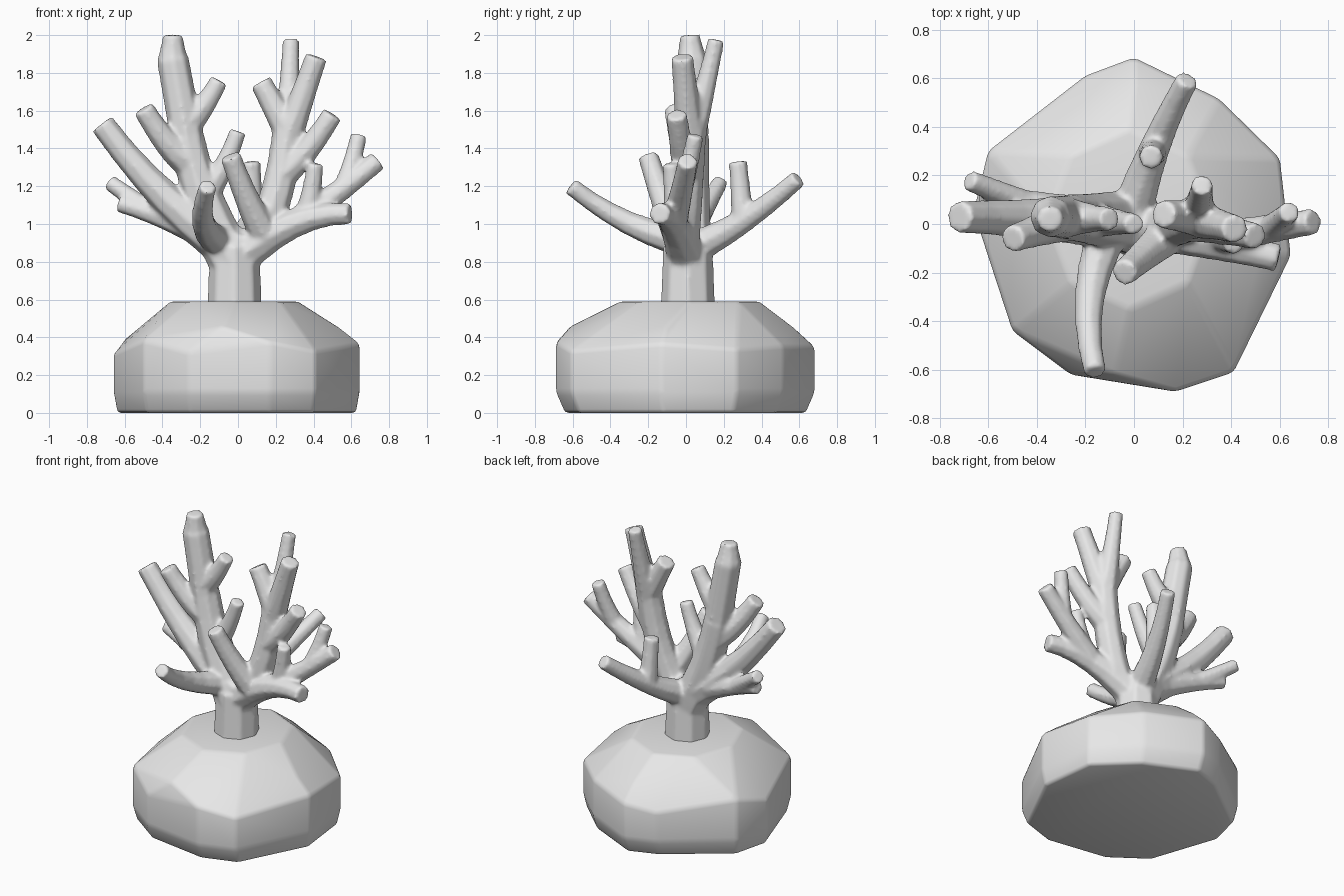
import bpy, bmesh, math
from mathutils import Vector

if "Cube" in bpy.data.objects:
    bpy.data.objects.remove(bpy.data.objects["Cube"])

stone = bpy.data.materials.new("pale grey")
stone.diffuse_color = (0.8, 0.8, 0.8, 1)
stone.use_nodes = True
stone.node_tree.nodes["Principled BSDF"].inputs["Base Color"].default_value = stone.diffuse_color


def finish(bm, name, angle, mods):
    """Turn a bmesh into an object, apply its modifiers and shade it."""
    bmesh.ops.recalc_face_normals(bm, faces=bm.faces[:])
    me = bpy.data.meshes.new(name)
    bm.to_mesh(me)
    bm.free()
    me.materials.append(stone)
    ob = bpy.data.objects.new(name, me)
    bpy.context.collection.objects.link(ob)
    bpy.ops.object.select_all(action='DESELECT')
    ob.select_set(True)
    bpy.context.view_layer.objects.active = ob
    for kind, settings in mods:
        m = ob.modifiers.new(kind.lower(), kind)
        for key, value in settings.items():
            setattr(m, key, value)
        bpy.ops.object.modifier_apply(modifier=m.name)
    bpy.ops.object.shade_smooth_by_angle(angle=math.radians(angle))
    return ob


def tube(bm, path, sides=8):
    """Closed tube through (point, radius) pairs."""
    rings, side = [], None
    for i, (p, r) in enumerate(path):
        d = (path[min(i + 1, len(path) - 1)][0] - path[max(i - 1, 0)][0]).normalized()
        side = d.orthogonal() if side is None else side
        side = (side - d * side.dot(d)).normalized()
        up = d.cross(side)
        angles = [2 * math.pi * k / sides for k in range(sides)]
        rings.append([bm.verts.new(p + (side * math.cos(a) + up * math.sin(a)) * r * 1.06) for a in angles])
    for r0, r1 in zip(rings, rings[1:]):
        for k in range(sides):
            n = (k + 1) % sides
            bm.faces.new((r0[k], r0[n], r1[n], r1[k]))
    bm.faces.new(rings[0][::-1])
    bm.faces.new(rings[-1])


def grow(parent, t, tip, r, sag=0.0, side=0.0, steps=6):
    """Branch leaving its parent at fraction t, bowed down by sag and across by side."""
    f = t * (len(parent) - 1)
    i = min(int(f), len(parent) - 2)
    (a, ra), (b, rb) = parent[i], parent[i + 1]
    start = a.lerp(b, f - i)
    r0 = min((ra + (rb - ra) * (f - i)) * 0.97, r * 1.9)
    path = []
    for s in range(steps + 1):
        u = s / steps
        bow = Vector((side, 0, -sag)) * 4 * u * (1 - u)
        path.append((start.lerp(Vector(tip), u) + bow, r + (r0 - r) * (1 - u) ** 1.4))
    tube(coral, path)
    return path


# Rock: hull of a base ring, a bulging girdle, a few shoulders and a flat crown
outline = [(0, .685), (.35, .515), (.60, .27), (.645, -.13), (.41, -.61), (.17, -.69),
           (-.26, -.62), (-.50, -.44), (-.66, .05), (-.60, .30), (-.20, .61)]
rock = bmesh.new()
for k, (x, y) in enumerate(outline):
    rock.verts.new((x, y, .35 + .04 * math.sin(3 * k)))
    rock.verts.new((x, y, .11))
    rock.verts.new((x * .97, y * .93, 0))
    if k % 3 == 0:
        rock.verts.new((x * .84, y * .84, .45))
rock.verts.new((-.08, -.62, .455))
for k in range(8):
    a = k * math.pi / 4
    rock.verts.new((-.02 + .34 * math.cos(a), .02 + .37 * math.sin(a), .59))
bmesh.ops.convex_hull(rock, input=rock.verts[:])
bmesh.ops.delete(rock, geom=[v for v in rock.verts if not v.link_faces], context='VERTS')
bmesh.ops.dissolve_limit(rock, angle_limit=math.radians(6), verts=rock.verts[:], edges=rock.edges[:])
finish(rock, "rock_base", 40, [
    ('BEVEL', dict(width=.02, segments=2, limit_method='ANGLE', angle_limit=math.radians(12)))])

# Coral trunk, rooted in the rock
coral = bmesh.new()
trunk = [(Vector((-.018, .01, .5 + .38 * u)), .14 - .015 * u) for u in (0, .25, .5, .75, 1)]
tube(coral, trunk)

# Tall left stem with its knobbed top and twigs
left_stem = grow(trunk, .75, (-.27, .03, 1.45), .09, sag=.02, side=-.025)
left_top = grow(left_stem, .95, (-.345, .03, 1.87), .082)
grow(left_top, 1, (-.345, .02, 2.0), .052)
grow(left_top, .25, (-.10, .02, 1.76), .047, sag=.03)
grow(left_stem, .82, (-.50, -.06, 1.61), .055, sag=.04)
grow(left_stem, .6, (0, 0, 1.49), .043, sag=.06)

# Long left arm with a low fork
long_arm = grow(trunk, .95, (-.72, .03, 1.53), .063, sag=.07)
low_arm = grow(long_arm, .1, (-.63, .12, 1.11), .046, sag=-.015)
grow(low_arm, .65, (-.68, .18, 1.22), .042)

# Front arm
grow(left_stem, .2, (-.16, -.61, 1.2), .045, sag=.05, side=-.06)

# Low right arm with its fork and twigs
right_arm = grow(trunk, .8, (.595, -.14, 1.055), .055, sag=-.07)
right_fork = grow(right_arm, .5, (.74, .01, 1.335), .052, sag=.01)
grow(right_fork, .6, (.64, .05, 1.47), .043, sag=.02)
grow(right_fork, .17, (.41, -.08, 1.32), .043, sag=.02)
grow(right_arm, .28, (-.04, -.2, 1.36), .053, sag=.03)

# Tall right stem with its twigs
right_stem = grow(right_arm, .2, (.27, .03, 1.56), .079, sag=.04, side=.025)
grow(right_stem, .92, (.12, .04, 1.75), .057)
grow(right_stem, .85, (.415, -.02, 1.885), .057)
grow(right_stem, .88, (.28, .16, 1.975), .043, sag=.03)
grow(right_stem, .6, (.50, -.05, 1.58), .053, sag=.03)

# Back arm with its twig
back_arm = grow(trunk, .95, (.22, .595, 1.24), .046, sag=.035, side=-.02)
grow(back_arm, .5, (.07, .275, 1.33), .047)

# Fuse all branches into one softly blended body
finish(coral, "coral_branches", 60, [
    ('REMESH', dict(mode='VOXEL', voxel_size=.012)),
    ('SMOOTH', dict(factor=.5, iterations=6))])
